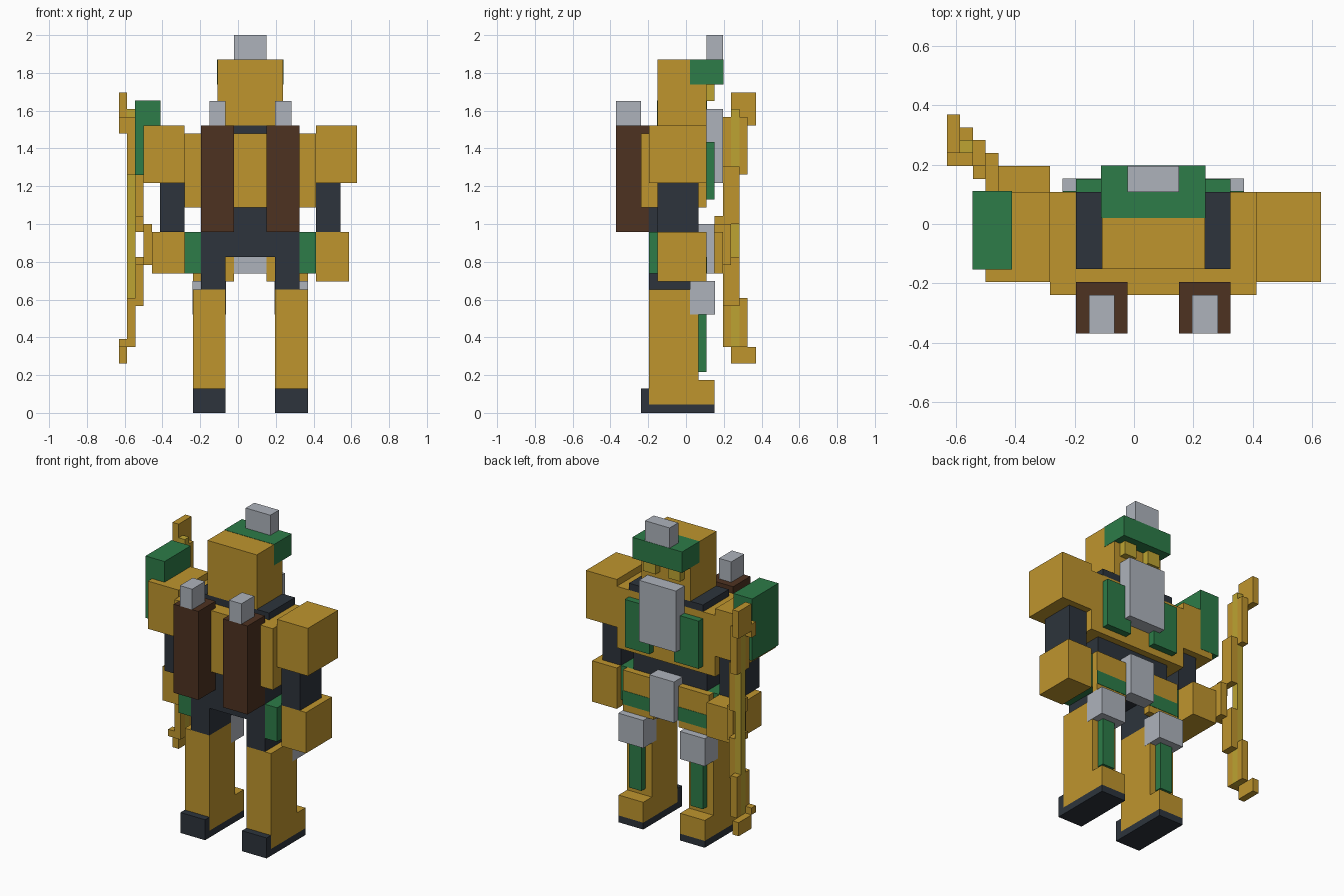
import bpy

U = 2 / 46  # size of one block

cube = bpy.data.objects.get("Cube")
if cube:
    bpy.data.objects.remove(cube, do_unlink=True)


def make_material(name, rgb):
    mat = bpy.data.materials.new(name)
    mat.use_nodes = True
    colour = (*rgb, 1)
    mat.diffuse_color = colour
    mat.node_tree.nodes["Principled BSDF"].inputs["Base Color"].default_value = colour
    return mat


gold = make_material("gold", (.52, .3, .027))
lime = make_material("lime_gold", (.51, .37, .032))
green = make_material("green", (.026, .2, .065))
grey = make_material("light_grey", (.42, .45, .5))
dark = make_material("charcoal", (.026, .034, .045))
brown = make_material("brown", (.076, .032, .015))


def box(name, mat, x, y, z, grow=0):
    """Box from block ranges; x is counted from the body's centre line, y from the back."""
    spans = [(a - grow, b + grow) for a, b in (x, y, z)]
    offsets = (1.5, -8.5, 0)
    centre = [((a + b) / 2 + o) * U for (a, b), o in zip(spans, offsets)]
    bpy.ops.mesh.primitive_cube_add(size=1, location=centre)
    obj = bpy.context.object
    obj.name = name
    obj.scale = [(b - a) * U for a, b in spans]
    bpy.ops.object.transform_apply(location=False, rotation=False, scale=True)
    obj.data.materials.append(mat)
    return obj


def pair(name, mat, x, y, z, grow=0):
    """The same box on both sides of the centre line."""
    box("left_" + name, mat, x, y, z, grow)
    box("right_" + name, mat, (-x[1], -x[0]), y, z, grow)


# Legs and feet
pair("sole", dark, (3, 7), (3, 12), (0, 1))
pair("heel", dark, (3, 7), (3, 4), (1, 3))
pair("foot", gold, (3, 7), (4, 12), (1, 4))
pair("shin", gold, (3, 7), (4, 10), (4, 15))
pair("shin_guard", green, (4, 6), (10, 11), (5, 15))
pair("knee_pad", grey, (3, 7), (9, 12), (12, 16), .03)
pair("thigh", dark, (3, 6), (4, 10), (15, 19))

# Hips and skirt
box("waist", dark, (-6, 6), (4, 10), (19, 25))
pair("hip_plate", green, (6, 8), (4, 10), (17, 22))
pair("skirt", gold, (2, 7), (10, 11), (16, 22))
pair("skirt_trim", green, (2, 7), (10.5, 11.05), (17, 19))
box("belt_buckle", grey, (-2, 2), (10, 12), (17, 23))

# Torso
box("torso", gold, (-8, 8), (3, 11), (25, 34))
box("neck", dark, (-6, 6), (5, 11), (34, 35))
pair("chest_panel", green, (2, 6), (11, 12), (26, 33))
box("chest_plate", grey, (-3, 3), (11, 13), (28, 37))

# Head
box("head", gold, (-4, 4), (5, 11), (35, 43))
box("helmet_brim", green, (-4, 4), (9, 13), (40, 43), .04)
box("helmet_crest", grey, (-2, 2), (11, 13), (43, 46))
pair("eye", lime, (1, 3), (11, 12), (38, 40))

# Arms
box("left_shoulder", gold, (8, 13), (4, 11), (28, 35))
box("right_shoulder", gold, (-13, -8), (4, 11), (28, 35))
pair("upper_arm", dark, (8, 11), (5, 10), (22, 28))
box("left_forearm", gold, (8, 12), (5, 11), (16, 22))
box("right_forearm", gold, (-12, -8), (6, 13), (17, 22))
box("right_hand", gold, (-13, -12), (11, 14), (18, 23))
box("right_shoulder_pad", green, (-14, -11), (5, 11), (29, 38), .04)

# Twin tubes on the back
pair("back_tube", brown, (2, 6), (0, 4), (22, 35))
pair("tube_rod", grey, (3, 5), (0, 3), (35, 38))

# Bow, held in the right hand
box("bow_string", lime, (-15, -14), (14, 15), (8, 37))
for side, tip, nub, limb, grip in (
        ("upper", (35, 39), (34, 36), (29, 36), (23, 30)),
        ("lower", (6, 8), (8, 9), (8, 14), (13, 19))):
    box(side + "_bow_tip", gold, (-16, -15), (14, 17), tip)
    box(side + "_bow_nub", gold, (-16, -15), (13, 14), nub)
    box(side + "_bow_limb_inner", gold, (-15, -14), (13, 14), limb)
    box(side + "_bow_limb_outer", gold, (-15, -14), (15, 16), limb)
    box(side + "_bow_grip", gold, (-14, -13), (13, 15), grip)
box("upper_grip_end", gold, (-14, -13), (12, 13), (22, 24))
box("lower_grip_end", gold, (-14, -13), (12, 13), (18, 19))
